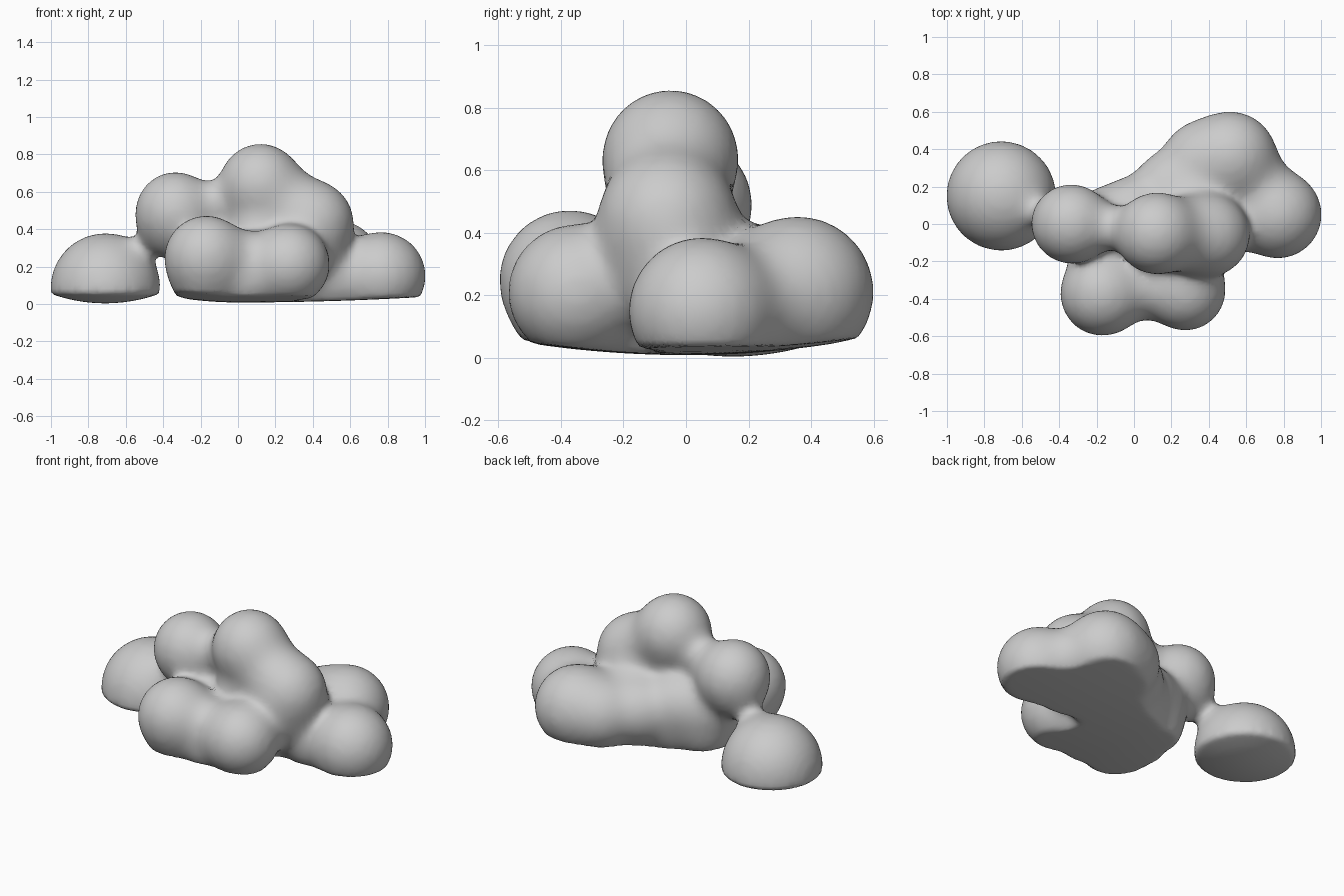
import bpy
import bmesh
from math import exp, log
from mathutils import Vector, Matrix

old = bpy.data.objects.get("Cube")
if old:
    bpy.data.objects.remove(old, do_unlink=True)

# Puffs of the cloud: x, y, z, radius
PUFFS = [(Vector(p[:3]), p[3]) for p in (
    (-0.71, 0.15, 0.085, 0.292),    # detached left puff
    (-0.52, 0.07, 0.29, 0.04),      # thin neck
    (-0.335, 0.0, 0.495, 0.208),    # upper left
    (-0.37, 0.01, 0.4, 0.12),
    (-0.11, -0.02, 0.54, 0.1),      # bridge to crown
    (0.12, -0.05, 0.64, 0.215),     # crown
    (0.26, -0.055, 0.53, 0.17),     # shoulder
    (0.4, -0.06, 0.44, 0.213),      # upper right
    (-0.17, -0.375, 0.25, 0.22),    # front left
    (0.05, -0.34, 0.24, 0.13),      # bridge between front pair
    (0.275, -0.355, 0.21, 0.213),   # front right
    (0.77, 0.05, 0.15, 0.232),      # right
    (0.52, 0.36, 0.21, 0.238),      # back
    (0.36, 0.34, 0.2, 0.2),         # back slope
    (0.19, 0.2, 0.21, 0.18),
    (0.0, 0.06, 0.26, 0.18),
    (-0.15, 0.0, 0.25, 0.18),
    (0.38, -0.06, 0.3, 0.18),       # inner body
    (0.3, 0.12, 0.28, 0.15),
    (0.12, -0.08, 0.4, 0.15),
    (-0.16, -0.2, 0.12, 0.18),      # low base
    (-0.17, -0.36, 0.12, 0.15),
    (0.05, -0.36, 0.11, 0.13),
    (-0.14, 0.0, 0.11, 0.16),
    (0.12, -0.17, 0.11, 0.2),
    (0.3, 0.1, 0.11, 0.2),
    (0.06, 0.05, 0.11, 0.18),
    (0.52, 0.03, 0.13, 0.17),
    (0.65, 0.22, 0.17, 0.16),
)]
BLEND = 0.036


def underside(x, y):
    """Two shallow bowls, one below the body and one below the left puff."""
    body = 0.008 + 0.15 * y * y + (0.03 if x > 0 else 0.25) * x * x
    puff = 0.003 + 0.6 * ((x + 0.71) ** 2 + (y - 0.15) ** 2)
    return min(body, puff)


def field(p):
    """Blended distance to the puffs, trimmed by the underside."""
    total = sum(exp((r - (p - c).length) / BLEND) for c, r in PUFFS)
    return max(-BLEND * log(max(total, 1e-30)), underside(p.x, p.y) - p.z)


def gradient(p, f):
    e = 0.002
    return Vector([(field(p + Vector([e * (i == j) for j in range(3)])) - f) / e
                   for i in range(3)])


# Rough union of the puffs
bm = bmesh.new()
for centre, radius in PUFFS:
    bmesh.ops.create_icosphere(bm, subdivisions=4, radius=radius + 0.015,
                               matrix=Matrix.Translation(centre))
mesh = bpy.data.meshes.new("cloud")
bm.to_mesh(mesh)
bm.free()
cloud = bpy.data.objects.new("cloud", mesh)
bpy.context.collection.objects.link(cloud)
bpy.ops.object.select_all(action='DESELECT')
cloud.select_set(True)
bpy.context.view_layer.objects.active = cloud


def remesh(size):
    mod = cloud.modifiers.new("skin", 'REMESH')
    mod.mode = 'VOXEL'
    mod.voxel_size = size
    bpy.ops.object.modifier_apply(modifier=mod.name)


def settle(steps):
    """Pull every vertex onto the blended surface."""
    for v in cloud.data.vertices:
        p = v.co.copy()
        for _ in range(steps):
            f = field(p)
            if abs(f) < 0.001:
                break
            g = gradient(p, f)
            move = g * (-f / max(g.length_squared, 0.2))
            p += move * min(1, 0.06 / max(move.length, 1e-6))
        v.co = p


remesh(0.027)
settle(8)
remesh(0.023)
settle(4)

# Soften the remaining creases
soft = cloud.modifiers.new("soften", 'SMOOTH')
soft.factor = 0.5
soft.iterations = 3
bpy.ops.object.modifier_apply(modifier=soft.name)

# One plain grey
grey = bpy.data.materials.new("cloud grey")
grey.use_nodes = True
colour = (0.6, 0.6, 0.6, 1)
grey.diffuse_color = colour
grey.node_tree.nodes["Principled BSDF"].inputs["Base Color"].default_value = colour
cloud.data.materials.clear()
cloud.data.materials.append(grey)
for face in cloud.data.polygons:
    face.material_index = 0
bpy.ops.object.shade_smooth_by_angle(angle=0.9)
